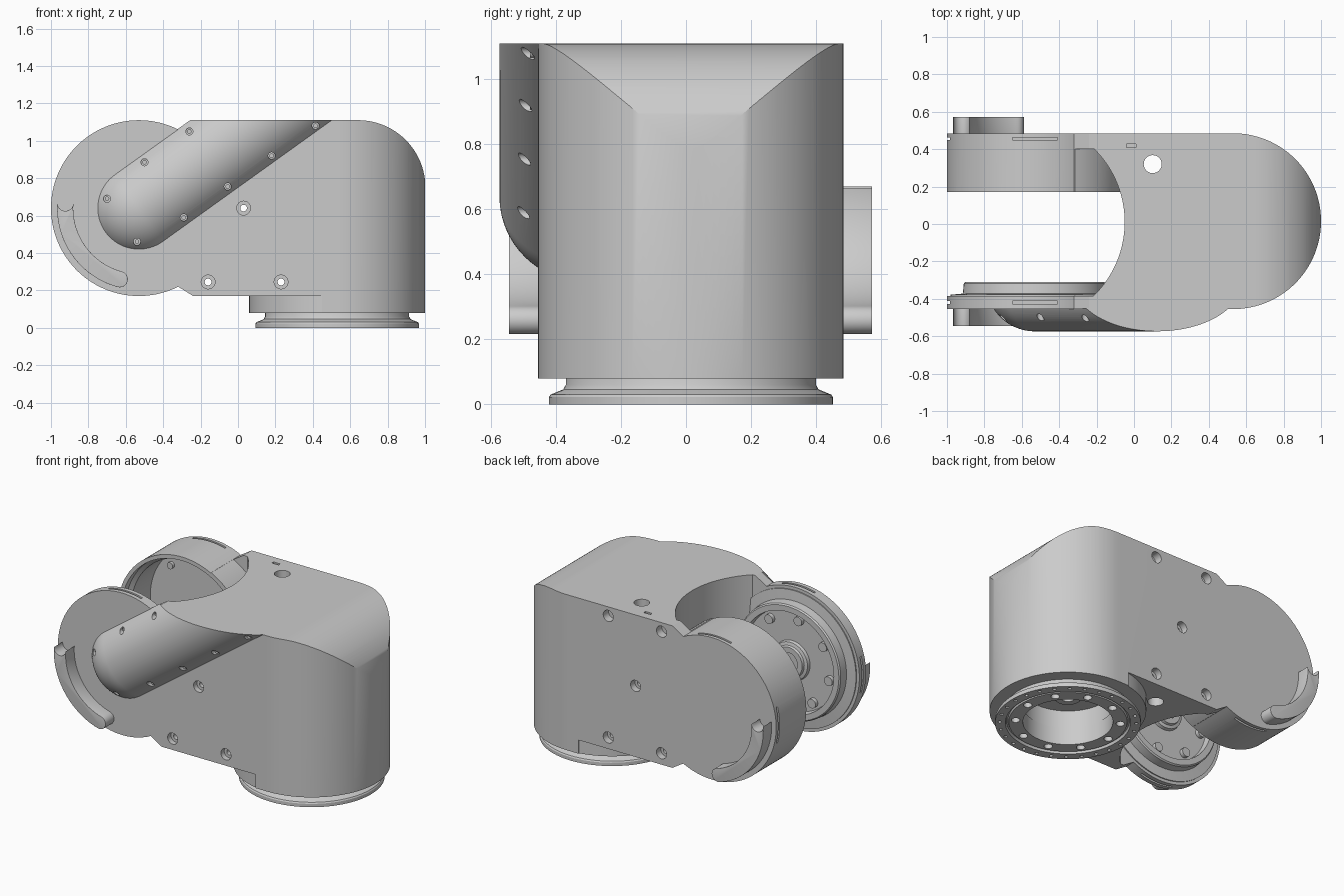
import bpy, bmesh, math
from math import cos, sin, radians, pi
from mathutils import Vector, Matrix

if "Cube" in bpy.data.objects:
    bpy.data.objects.remove(bpy.data.objects["Cube"])

ARM = (-0.53, 0.64)      # x, z of the arm joint axis
COL = (0.53, 0.015)      # x, y of the column axis


def finish(name, bm):
    bmesh.ops.remove_doubles(bm, verts=bm.verts, dist=1e-5)
    bmesh.ops.recalc_face_normals(bm, faces=bm.faces)
    me = bpy.data.meshes.new(name)
    bm.to_mesh(me)
    bm.free()
    ob = bpy.data.objects.new(name, me)
    bpy.context.collection.objects.link(ob)
    return ob


def arc(cx, cy, r, a0, a1, n):
    return [(cx + r * cos(radians(a0 + (a1 - a0) * i / n)),
             cy + r * sin(radians(a0 + (a1 - a0) * i / n))) for i in range(n + 1)]


def prism(name, pts, axis, a, b):
    """Extrude a 2D outline along y (points are x,z) or z (points are x,y)."""
    at = (lambda p, h: (p[0], h, p[1])) if axis == 'y' else (lambda p, h: (p[0], p[1], h))
    bm = bmesh.new()
    lo = [bm.verts.new(at(p, a)) for p in pts]
    hi = [bm.verts.new(at(p, b)) for p in pts]
    bm.faces.new(lo)
    bm.faces.new(hi)
    for i in range(len(pts)):
        j = (i + 1) % len(pts)
        bm.faces.new((lo[i], lo[j], hi[j], hi[i]))
    return finish(name, bm)


def lathe(name, prof, centers, axis, n=96):
    """Revolve (radius, height) points about y or z, at one or more centres."""
    bm = bmesh.new()
    closed = prof[0][0] > 0
    for c in centers:
        rings = []
        for k in range(n):
            t = 2 * pi * k / n
            rings.append([bm.verts.new((c[0] + r * cos(t), h, c[1] + r * sin(t)) if axis == 'y'
                                       else (c[0] + r * cos(t), c[1] + r * sin(t), h))
                          for r, h in prof])
        m = len(prof)
        for k in range(n):
            p, q = rings[k], rings[(k + 1) % n]
            for i in range(m if closed else m - 1):
                j = (i + 1) % m
                bm.faces.new((p[i], p[j], q[j], q[i]))
    return finish(name, bm)


def rod(name, r, a, b, centers, axis, n=96):
    return lathe(name, [(0, a), (r, a), (r, b), (0, b)], centers, axis, n)


def box(name, lo, hi):
    return prism(name, [(lo[0], lo[1]), (hi[0], lo[1]), (hi[0], hi[1]), (lo[0], hi[1])], 'z', lo[2], hi[2])


def apply_mods(ob):
    dg = bpy.context.evaluated_depsgraph_get()
    me = bpy.data.meshes.new_from_object(ob.evaluated_get(dg))
    ob.modifiers.clear()
    ob.data = me


def boolean(ob, cutter, op='DIFFERENCE'):
    m = ob.modifiers.new('bool', 'BOOLEAN')
    m.operation, m.solver, m.object = op, 'EXACT', cutter
    apply_mods(ob)
    bpy.data.objects.remove(cutter)


def ring_pts(c, r, n, off=0):
    return [(c[0] + r * cos(2 * pi * i / n + off), c[1] + r * sin(2 * pi * i / n + off)) for i in range(n)]


# Housing: side outline intersected with the rounded plan
side = ([(-0.24, 1.11)] + arc(0.642, 0.75, 0.36, 90, 0, 32) + [(1.002, 0.08), (-0.24, 0.08), (-0.24, 0.17)]
        + arc(*ARM, 0.47, 296.6, 63.4, 80))
housing = prism('housing', side, 'y', -0.7, 0.7)
plan = [(-1.2, -0.455)] + arc(*COL, 0.47, -90, 90, 64) + [(-1.2, 0.485)]
boolean(housing, prism('plan', plan, 'z', -0.2, 1.4), 'INTERSECT')

# Raised underside in front of the round column
relief = [(-0.3, 0.7), (-0.3, -0.7), (0.448, -0.7)] + arc(*COL, 0.47, 260, 100, 48) + [(0.448, 0.7)]
boolean(housing, prism('relief', relief, 'z', -0.1, 0.17), 'DIFFERENCE')

# Gap between the arms, leaving the thick rear drum standing
gap_pts = [(-1.3, -0.385)] + arc(-0.6, 0.01, 0.55, -45.9, 45.2, 48) + [(-1.3, 0.4)]
gap = prism('gap', gap_pts, 'z', -0.1, 1.3)
boolean(gap, rod('drum_keep', 0.475, 0.17, 0.6, [ARM], 'y'))
boolean(housing, gap)

# Drum hollow and column bore
boolean(housing, lathe('hollow', [(0, 0.0), (0.445, 0.0), (0.445, 0.22), (0.42, 0.24), (0.42, 0.44), (0, 0.44)],
                       [ARM], 'y'))
boolean(housing, rod('bore', 0.275, -0.1, 0.24, [COL], 'z'))

# Screw holes through the sides, and the cable hole
thru = [(0, -0.7), (0.037, -0.7), (0.037, -0.42), (0.018, -0.42), (0.018, 0.44), (0.037, 0.44), (0.037, 0.7), (0, 0.7)]
boolean(housing, lathe('thru', thru, [(0.03, 0.64), (-0.16, 0.245), (0.23, 0.245)], 'y', 24))
boolean(housing, rod('rear_holes', 0.037, 0.43, 0.7, [(-0.16, 1.05), (0.23, 1.05)], 'y', 24))
boolean(housing, rod('cable', 0.048, -0.1, 1.3, [(0.1, 0.32)], 'z', 40))
boolean(housing, box('mark', (-0.04, 0.41, 1.08), (0.01, 0.428, 1.2)))

# Narrow slots around the arm rims
for y in (-0.42, 0.455):
    for z in (1.11, 0.17):
        boolean(housing, box('slot', (-0.65, y - 0.007, z - 0.03), (-0.41, y + 0.007, z + 0.03)))
    boolean(housing, box('slot', (-1.03, y - 0.007, 0.52), (-0.975, y + 0.007, 0.76)))

# Slanted rounded cover on the front
bm = bmesh.new()
bmesh.ops.create_uvsphere(bm, u_segments=96, v_segments=48, radius=0.262)
for v in bm.verts:
    if v.co.z > 1e-4:
        v.co.z += 1.8
rot = Vector((0.813, 0, 0.583)).to_track_quat('Z', 'Y').to_matrix().to_4x4()
bm.transform(Matrix.Translation((ARM[0], -0.312, ARM[1])) @ rot)
cover = finish('front_cover', bm)
boolean(cover, box('clip', (-1.5, -0.9, 0), (1.5, -0.45, 1.11)), 'INTERSECT')
screws = [(-0.26, 1.05), (-0.5, 0.885), (-0.7, 0.69), (-0.54, 0.46), (-0.29, 0.59), (-0.055, 0.755),
          (0.18, 0.92), (0.415, 1.08)]
boolean(cover, rod('cover_holes', 0.019, -0.8, -0.468, screws, 'y', 20))
cover_screws = rod('cover_screws', 0.012, -0.48, -0.46, screws, 'y', 16)

# Curved bumpers on both outer faces
bump = (arc(*ARM, 0.437, 176, 255, 40)
        + arc(ARM[0] + 0.394 * cos(radians(255)), ARM[1] + 0.394 * sin(radians(255)), 0.043, 255, 435, 12)[1:-1]
        + arc(*ARM, 0.351, 255, 176, 40)
        + arc(ARM[0] + 0.394 * cos(radians(176)), ARM[1] + 0.394 * sin(radians(176)), 0.043, 356, 176, 12)[1:-1])
bumpers = []
for name, a, b in (('front_bumper', -0.545, -0.42), ('rear_bumper', 0.45, 0.573)):
    ob = prism(name, bump, 'y', a, b)
    m = ob.modifiers.new('bevel', 'BEVEL')
    m.width, m.segments, m.limit_method, m.angle_limit = 0.022, 4, 'ANGLE', radians(50)
    apply_mods(ob)
    bumpers.append(ob)

# Joint flange inside the front arm, with hub and bolts
joint = lathe('joint_flange', [(0, -0.40), (0.45, -0.40), (0.45, -0.378), (0.385, -0.372), (0.38, -0.318),
                               (0.372, -0.31), (0.335, -0.31), (0.33, -0.355), (0.13, -0.355), (0.125, -0.335),
                               (0.105, -0.33), (0.1, -0.315), (0.065, -0.315), (0.06, -0.36), (0, -0.36)], [ARM], 'y')
bolts = rod('joint_bolts', 0.03, -0.37, -0.33, ring_pts(ARM, 0.285, 8, 0.2), 'y', 20)
drum_bolts = rod('drum_bolts', 0.022, 0.42, 0.45, ring_pts(ARM, 0.36, 6, 0.3), 'y', 20)

# Base flange under the column
base = lathe('base_flange', [(0.27, 0.12), (0.385, 0.12), (0.385, 0.06), (0.393, 0.046), (0.432, 0.03), (0.437, 0.022),
                             (0.437, 0.0), (0.375, 0.0), (0.37, 0.018), (0.36, 0.018), (0.355, 0.005), (0.27, 0.005)],
             [COL], 'z')
boolean(base, rod('rim_holes', 0.011, -0.1, 0.012, ring_pts(COL, 0.41, 28), 'z', 12))
boolean(base, rod('bolt_holes', 0.026, -0.1, 0.05, ring_pts(COL, 0.315, 10), 'z', 20))
hub = lathe('base_hub', [(0.04, 0.25), (0.1, 0.25), (0.1, 0.21), (0.08, 0.17), (0.04, 0.17)], [COL], 'z', 48)

# Smooth shading with crisp edges
for ob in list(bpy.context.collection.objects):
    bpy.ops.object.select_all(action='DESELECT')
    ob.select_set(True)
    bpy.context.view_layer.objects.active = ob
    bpy.ops.object.shade_smooth_by_angle(angle=radians(30))
